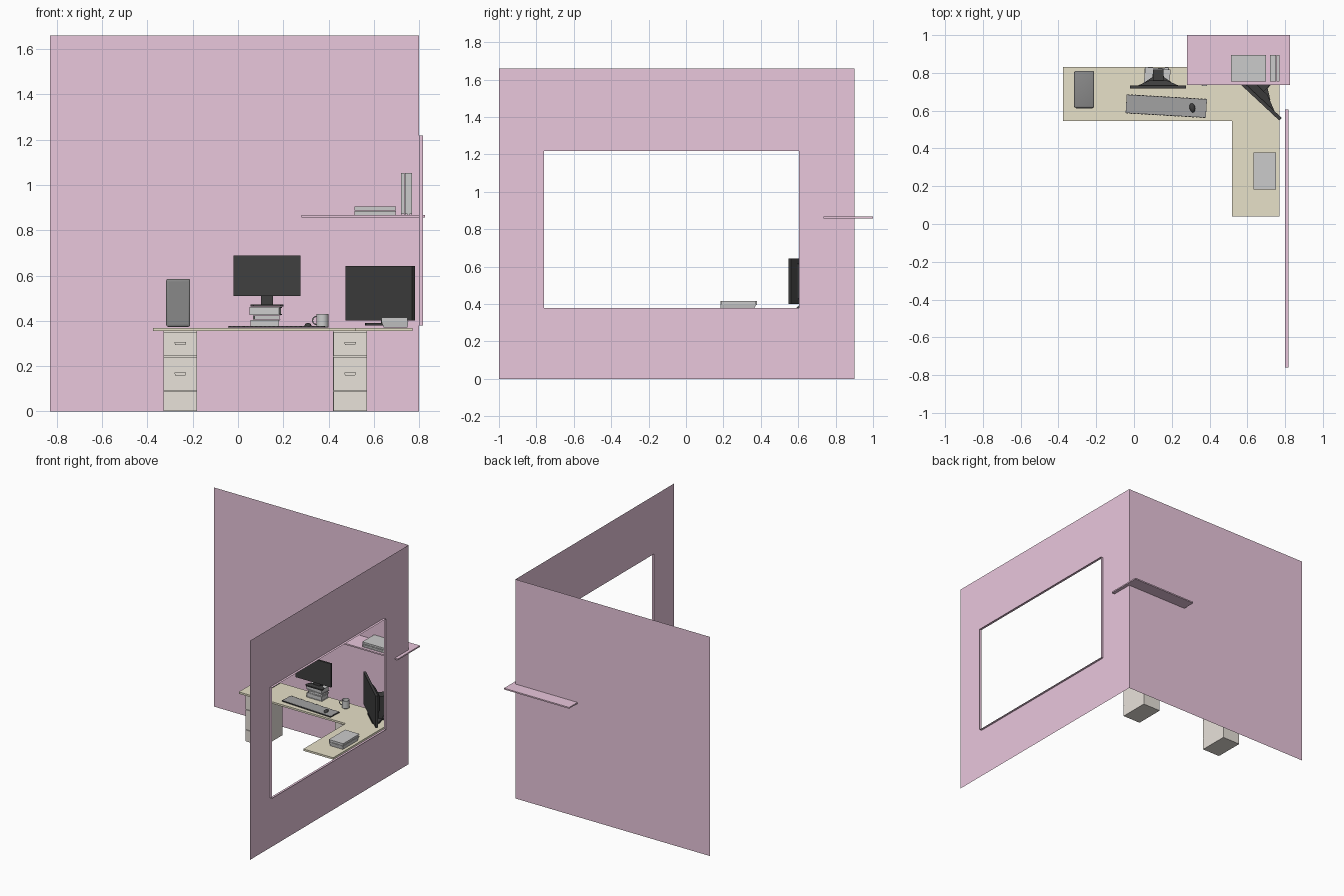
import bpy, bmesh, math
from mathutils import Matrix, Vector

if "Cube" in bpy.data.objects:
    bpy.data.objects.remove(bpy.data.objects["Cube"])


def mat(name, r, g, b):
    m = bpy.data.materials.new(name)
    m.diffuse_color = (r, g, b, 1)
    m.use_nodes = True
    m.node_tree.nodes["Principled BSDF"].inputs["Base Color"].default_value = m.diffuse_color
    return m


PINK = mat("pink_paint", 0.82, 0.57, 0.72)
WOOD = mat("desk_wood", 0.80, 0.75, 0.58)
CREAM = mat("cream_metal", 0.81, 0.76, 0.70)
BLACK = mat("black_plastic", 0.05, 0.05, 0.05)
DARK = mat("dark_plastic", 0.25, 0.25, 0.25)
PAD = mat("pad_cloth", 0.36, 0.36, 0.36)


def finish(name, bm, material=None, m=None, smooth=False):
    if m is not None:
        bm.transform(m)
    me = bpy.data.meshes.new(name)
    bm.to_mesh(me)
    bm.free()
    ob = bpy.data.objects.new(name, me)
    bpy.context.collection.objects.link(ob)
    if material:
        me.materials.append(material)
    if smooth:
        bpy.ops.object.select_all(action='DESELECT')
        bpy.context.view_layer.objects.active = ob
        ob.select_set(True)
        bpy.ops.object.shade_smooth_by_angle(angle=math.radians(40))
    return ob


def add_box(bm, x0, x1, y0, y1, z0, z1):
    m = Matrix.Translation(((x0 + x1) / 2, (y0 + y1) / 2, (z0 + z1) / 2))
    return bmesh.ops.create_cube(bm, size=1, matrix=m @ Matrix.Diagonal((x1 - x0, y1 - y0, z1 - z0, 1)))


def boxes(name, items, material=None, m=None, bevel=0):
    bm = bmesh.new()
    for b in items:
        add_box(bm, *b)
    if bevel:
        bmesh.ops.bevel(bm, geom=bm.edges[:], offset=bevel, segments=3, profile=0.5, affect='EDGES')
    return finish(name, bm, material, m, bool(bevel))


def add_prism(bm, pts, vec):
    """Extrude a closed 3D outline along vec."""
    f = bm.faces.new([bm.verts.new(p) for p in pts])
    r = bmesh.ops.extrude_face_region(bm, geom=[f], use_keep_orig=True)
    bmesh.ops.translate(bm, vec=vec, verts=[v for v in r['geom'] if isinstance(v, bmesh.types.BMVert)])
    bmesh.ops.recalc_face_normals(bm, faces=bm.faces[:])


def prism(name, pts, vec, material=None, m=None):
    bm = bmesh.new()
    add_prism(bm, pts, vec)
    return finish(name, bm, material, m)


def place(x, y, z, deg=0, s=1):
    return Matrix.Translation((x, y, z)) @ Matrix.Rotation(math.radians(deg), 4, 'Z') @ Matrix.Scale(s, 4)


# Room: two thin wall sheets, the right one with a window opening and its reveal
bm = bmesh.new()
bm.faces.new([bm.verts.new(p) for p in
              [(-0.83, 0.9, 0), (0.8, 0.9, 0), (0.8, 0.9, 1.66), (-0.83, 0.9, 1.66)]])
finish("back_wall", bm, PINK)


def ring(bm, x, y0, y1, z0, z1):
    return [bm.verts.new(p) for p in [(x, y0, z0), (x, y1, z0), (x, y1, z1), (x, y0, z1)]]


def bridge(bm, a, b):
    for i in range(4):
        j = (i + 1) % 4
        bm.faces.new((a[i], a[j], b[j], b[i]))


bm = bmesh.new()
hole = ring(bm, 0.8, -0.76, 0.605, 0.38, 1.218)
bridge(bm, hole, ring(bm, 0.8, -1, 0.9, 0, 1.66))
bridge(bm, ring(bm, 0.818, -0.76, 0.605, 0.38, 1.218), hole)
finish("right_wall_with_window", bm, PINK)

boxes("wall_shelf", [(0.28, 0.825, 0.735, 1.0, 0.857, 0.867)], PINK)

# L-shaped desk top
prism("desk_top", [(x, y, 0.355) for x, y in
                   [(-0.375, 0.545), (0.52, 0.545), (0.52, 0.04), (0.77, 0.04), (0.77, 0.83), (-0.375, 0.83)]],
      (0, 0, 0.014), WOOD)

# Drawer pedestals
for side, x in (("left", -0.255), ("right", 0.495)):
    boxes(side + "_pedestal", [(x - 0.075, x + 0.075, 0.568, 0.79, 0, 0.355)], CREAM)
    boxes(side + "_drawer_fronts", [(x - 0.074, x + 0.074, 0.56, 0.568, a, b) for a, b in
                                    ((0.002, 0.088), (0.092, 0.241), (0.245, 0.352))], CREAM)
    bm = bmesh.new()
    for z in (0.30, 0.165):
        add_prism(bm, [(x + dx, 0.56, z + dz) for dx, dz in
                       ((-0.026, 0.007), (-0.022, -0.007), (0.022, -0.007), (0.026, 0.007))], (0, -0.008, 0))
    for z in (0.341, 0.235, 0.085):
        add_prism(bm, [(x + dx, 0.56, z + dz) for dx, dz in
                       ((-0.024, 0.005), (-0.016, -0.007), (0.016, -0.007), (0.024, 0.005))], (0, -0.003, 0))
    finish(side + "_drawer_handles", bm, CREAM)

# Computer tower
boxes("tower_case", [(-0.317, -0.211, 0.615, 0.81, 0.374, 0.585)], DARK, bevel=0.008)
boxes("tower_front_panel", [(-0.307, -0.221, 0.612, 0.62, 0.386, 0.573)], DARK)


def monitor(name, m, gap):
    """Screen 0.295 x 0.178 centred on x, front at y = 0, standing on z = 0."""
    z0, z1 = gap, gap + 0.178
    boxes(name + "_screen", [(-0.148, 0.148, 0, 0.014, z0, z1)], BLACK, m)
    bm = bmesh.new()
    r = add_box(bm, -0.11, 0.11, 0.014, 0.042, z0 + 0.02, z1 - 0.02)
    for v in r['verts']:
        if v.co.y > 0.03:
            v.co.x *= 0.42
            v.co.z = (z0 + z1) / 2 + (v.co.z - (z0 + z1) / 2) * 0.6
    finish(name + "_back_housing", bm, BLACK, m)
    prism(name + "_neck", [(-0.027, y, z) for y, z in
                           ((0.04, 0.008), (0.06, 0.008), (0.1, z0 + 0.07), (0.1, z0 + 0.115),
                            (0.04, z0 + 0.115))], (0.054, 0, 0), BLACK, m)
    half = [(0.06, 0.002), (0.072, 0.012), (0.068, 0.035), (0.03, 0.06), (0.027, 0.1)]
    pts = half + [(-x, y) for x, y in reversed(half)]
    prism(name + "_foot", [(x, y, 0) for x, y in pts], (0, 0, 0.009), BLACK, m)


monitor("main_monitor", place(0.128, 0.718, 0.463), 0.047)
monitor("corner_monitor", place(0.622, 0.685, 0.379, -43, 1.36), 0.016)


def book(name, w, d, t, m):
    """Closed book lying flat: two covers, a spine on the -x side, and inset pages."""
    c = min(0.003, t * 0.2)
    boxes(name + "_cover", [(-w / 2, w / 2, -d / 2, d / 2, 0, c),
                            (-w / 2, w / 2, -d / 2, d / 2, t - c, t),
                            (-w / 2, -w / 2 + c, -d / 2, d / 2, c, t - c)], None, m)
    boxes(name + "_pages", [(-w / 2 + c, w / 2 - 0.004, -d / 2 + 0.004, d / 2 - 0.004, c, t - c)], None, m)


# Books raising the main monitor
for i, (x, z, t, w, a) in enumerate([(0.12, 0.371, 0.033, 0.13, 0), (0.127, 0.406, 0.019, 0.115, 4),
                                     (0.123, 0.427, 0.034, 0.135, -6)]):
    book("riser_book_%d" % (i + 1), w, 0.085, t, place(x, 0.782, z, a))

# Books on the shelf
for i, z in enumerate((0.868, 0.888)):
    book("flat_book_%d" % (i + 1), 0.185, 0.14, 0.018, place(0.606, 0.825, z))
up = Matrix.Rotation(math.radians(90), 4, 'Y')
for i in range(3):
    book("upright_book_%d" % (i + 1), 0.185, 0.14, 0.0155,
         Matrix.Translation((0.72 + i * 0.017, 0.825, 0.9605)) @ up)

# Thick book on the desk return, over a tapered lower volume
bm = bmesh.new()
r = add_box(bm, 0.634, 0.752, 0.183, 0.375, 0.37, 0.395)
for v in r['verts']:
    if v.co.z < 0.38:
        v.co.x += 0.01 if v.co.x < 0.69 else -0.004
        v.co.y += 0.004 if v.co.y < 0.28 else -0.014
finish("desk_book_lower", bm)
book("desk_book_upper", 0.12, 0.195, 0.021, place(0.693, 0.281, 0.395))

# Desk pad with stitched edge, and mouse
pad = place(0.171, 0.624, 0.37, -3.3)
W, D = 0.213, 0.049
edge = [(-W, W, -D, D, 0, 0.006)]
for i in range(22):
    x = -W + 0.009 + i * 0.0194
    edge += [(x - 0.005, x + 0.005, s * D - 0.002, s * D + 0.002, 0.001, 0.007) for s in (-1, 1)]
boxes("desk_pad_edge", edge, BLACK, pad)
boxes("desk_pad_surface", [(-W + 0.003, W - 0.003, -D + 0.003, D - 0.003, 0.004, 0.0075)], PAD, pad)

bm = bmesh.new()
bmesh.ops.create_uvsphere(bm, u_segments=20, v_segments=12, radius=1)
bmesh.ops.bisect_plane(bm, geom=bm.verts[:] + bm.edges[:] + bm.faces[:], plane_co=(0, 0, 0),
                       plane_no=(0, 0, -1), clear_outer=True)
bmesh.ops.holes_fill(bm, edges=bm.edges[:])
finish("mouse", bm, BLACK, place(0.309, 0.615, 0.377, 12) @ Matrix.Diagonal((0.015, 0.025, 0.014, 1)), True)

# Mug: turned profile with a bent handle
bm = bmesh.new()
prof = [(0, 0), (0.024, 0), (0.027, 0.003), (0.027, 0.06), (0.024, 0.06), (0.024, 0.006), (0, 0.006)]
vs = [bm.verts.new((x, 0, z)) for x, z in prof]
es = [bm.edges.new(p) for p in zip(vs, vs[1:])]
bmesh.ops.spin(bm, geom=vs + es, cent=(0, 0, 0), axis=(0, 0, 1), angle=math.tau, steps=28)
bmesh.ops.remove_doubles(bm, verts=bm.verts[:], dist=1e-5)
bmesh.ops.recalc_face_normals(bm, faces=bm.faces[:])
finish("mug_body", bm, None, place(0.373, 0.757, 0.37), True)

cu = bpy.data.curves.new("mug_handle", 'CURVE')
cu.dimensions = '3D'
cu.bevel_depth = 0.003
cu.bevel_resolution = 2
cu.use_fill_caps = True
sp = cu.splines.new('POLY')
sp.points.add(12)
for i, p in enumerate(sp.points):
    a = math.radians(90 + i * 15)
    p.co = (0.348 + 0.019 * math.cos(a), 0.757 - 0.012 * abs(math.cos(a)), 0.402 + 0.018 * math.sin(a), 1)
bpy.context.collection.objects.link(bpy.data.objects.new("mug_handle", cu))
